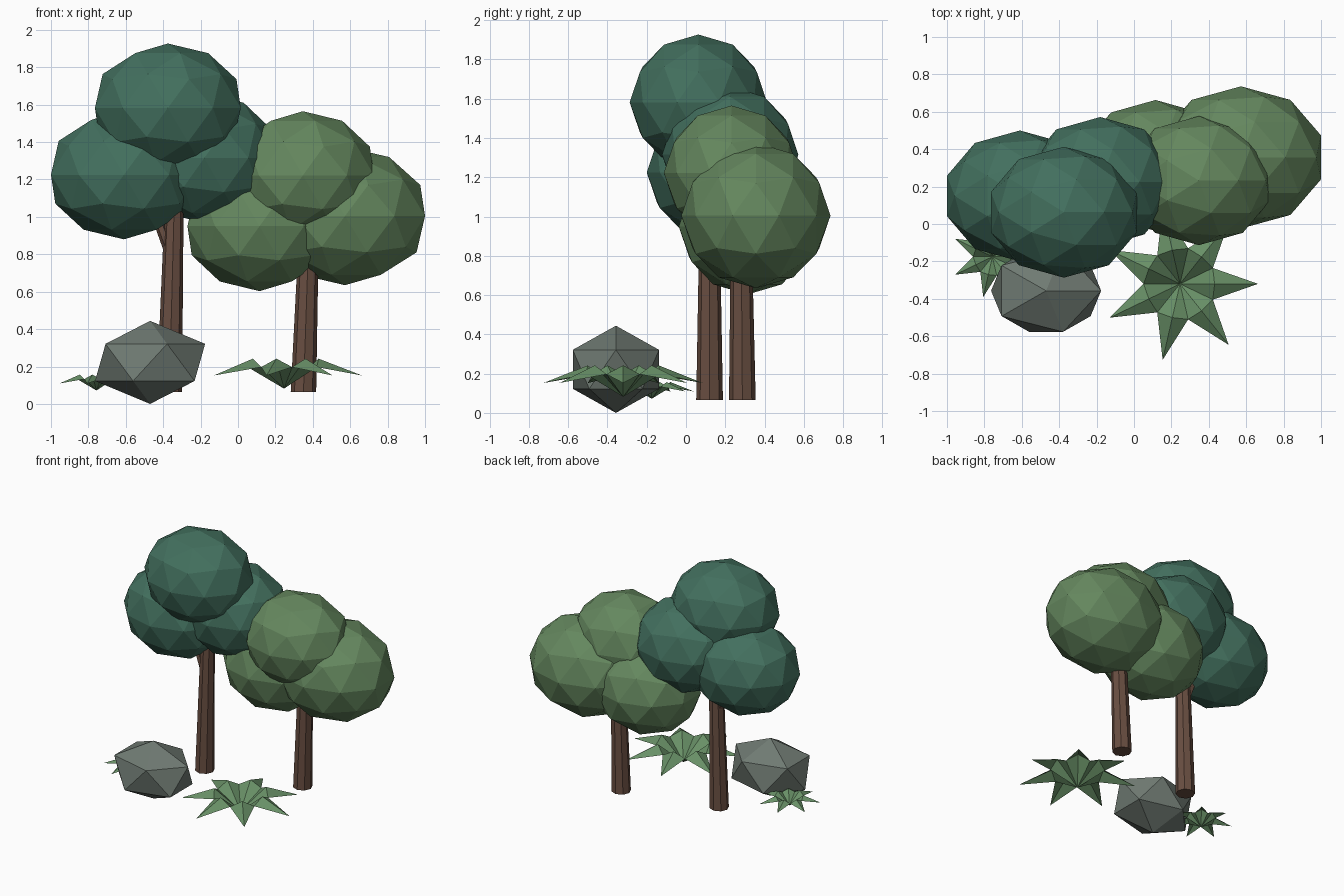
import bpy, bmesh, math
from mathutils import Vector

if "Cube" in bpy.data.objects:
    bpy.data.objects.remove(bpy.data.objects["Cube"])


def material(name, rgb):
    m = bpy.data.materials.new(name)
    m.diffuse_color = (*rgb, 1)
    m.use_nodes = True
    m.node_tree.nodes["Principled BSDF"].inputs["Base Color"].default_value = m.diffuse_color
    return m


DARK = material("dark_green", (0.055, 0.160, 0.112))
LIGHT = material("light_green", (0.128, 0.242, 0.112))
BARK = material("bark_brown", (0.140, 0.076, 0.053))
STONE = material("stone_grey", (0.160, 0.195, 0.170))
FERN = material("fern_green", (0.140, 0.280, 0.135))


def finish(bm, name, mat):
    me = bpy.data.meshes.new(name)
    bm.to_mesh(me)
    bm.free()
    me.materials.append(mat)
    ob = bpy.data.objects.new(name, me)
    bpy.context.collection.objects.link(ob)
    return ob


def ball(name, loc, scale, mat, sub):
    bm = bmesh.new()
    bmesh.ops.create_icosphere(bm, subdivisions=sub, radius=1)
    for v in bm.verts:
        v.co = Vector(a * b for a, b in zip(v.co, scale)) + Vector(loc)
    finish(bm, name, mat)


def stem(name, p0, p1, r0, r1, sides=8):
    # tapered cylinder with level ends, sheared between two centres
    bm = bmesh.new()
    rings = []
    for p, r in ((p0, r0), (p1, r1)):
        rings.append([bm.verts.new((p[0] + r * math.cos(math.tau * i / sides),
                                    p[1] + r * math.sin(math.tau * i / sides), p[2]))
                      for i in range(sides)])
    a, b = rings
    bm.faces.new(a[::-1])
    bm.faces.new(b)
    for i in range(sides):
        j = (i + 1) % sides
        bm.faces.new((a[i], a[j], b[j], b[i]))
    finish(bm, name, BARK)


def fern(name, x, y, z, s, leaves=7):
    # star of folded leaves: rise from the centre, then droop to the tip
    bm = bmesh.new()
    for k in range(leaves):
        t = math.tau * k / leaves
        c, n = math.cos(t), math.sin(t)

        def pt(along, side, up):
            return bm.verts.new((x + s * (along * c - side * n),
                                 y + s * (along * n + side * c), z + s * up))
        base, ridge, tip = pt(0, 0, 0), pt(.185, 0, .16), pt(.417, 0, .07)
        left, right = pt(.175, .085, .115), pt(.175, -.085, .115)
        for f in ((base, ridge, left), (ridge, tip, left),
                  (base, right, ridge), (ridge, right, tip)):
            bm.faces.new(f)
    finish(bm, name, FERN)


# tall dark tree
stem("tall_trunk", (-.367, .12, .065), (-.335, .12, 1.3), .068, .046)
stem("tall_branch", (-.35, .12, .78), (-.48, .13, 1.12), .034, .025, 6)
ball("tall_crown_top", (-.375, .063, 1.582), (.41, .35, .345), DARK, 2)
ball("tall_crown_left", (-.61, .15, 1.225), (.41, .35, .345), DARK, 2)
ball("tall_crown_right", (-.18, .225, 1.315), (.40, .347, .347), DARK, 2)

# short light tree
stem("short_trunk", (.35, .287, .065), (.385, .28, 1.1), .068, .05)
ball("short_crown_top", (.347, .232, 1.222), (.40, .345, .343), LIGHT, 2)
ball("short_crown_right", (.572, .356, 1.005), (.45, .38, .37), LIGHT, 2)
ball("short_crown_left", (.115, .313, .95), (.405, .35, .347), LIGHT, 2)

# rock and ferns
ball("rock", (-.47, -.357, .222), (.329, .258, .222), STONE, 1)
fern("large_fern", .246, -.32, .082, 1)
fern("small_fern", -.757, -.175, .072, .53)
